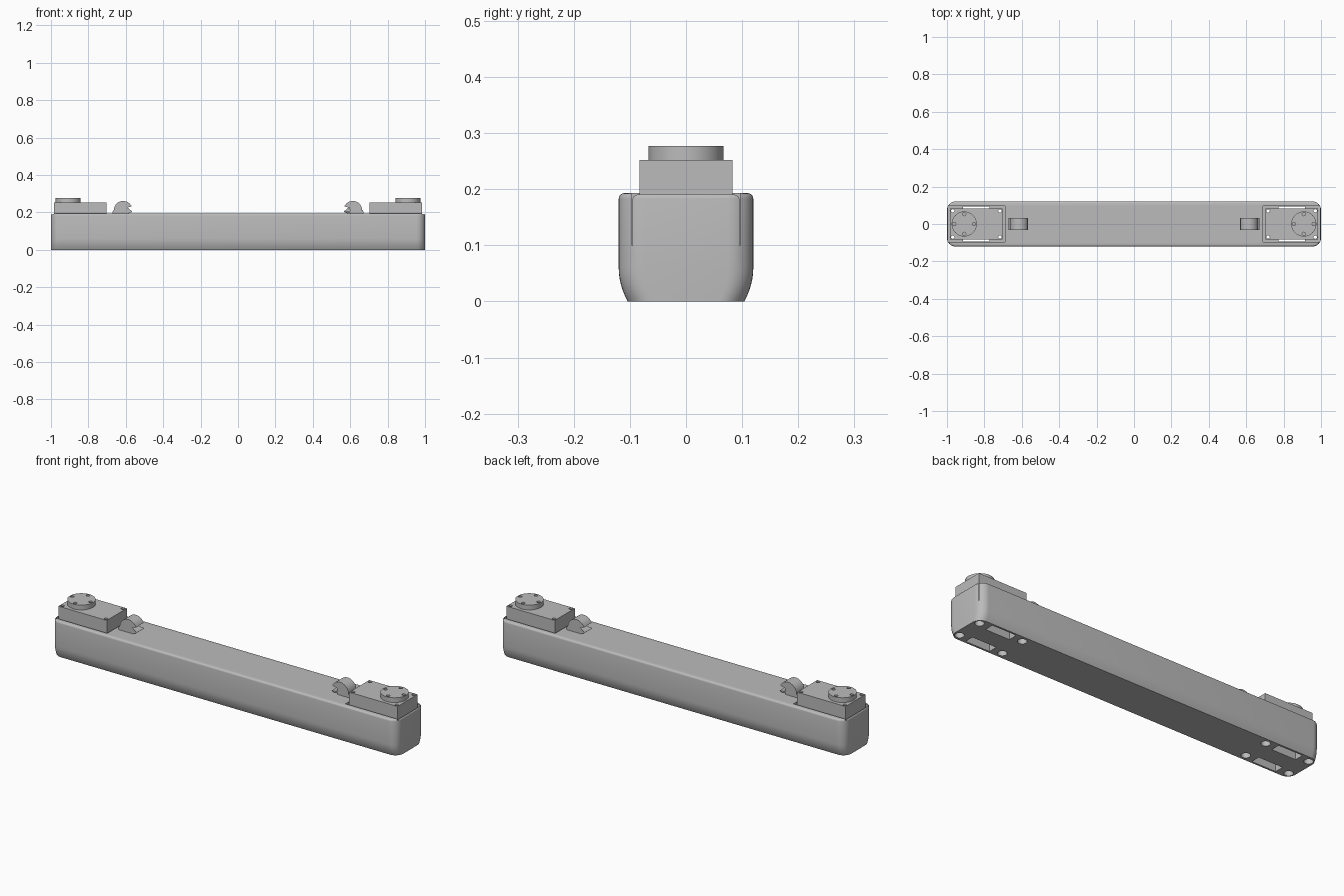
import bpy, bmesh, math

cube = bpy.data.objects.get("Cube")
if cube:
    bpy.data.objects.remove(cube, do_unlink=True)

grey = bpy.data.materials.new("plain grey")
grey.use_nodes = True
GREY = (0.5, 0.5, 0.5, 1)
grey.diffuse_color = GREY
grey.node_tree.nodes["Principled BSDF"].inputs["Base Color"].default_value = GREY


def finish(name, bm):
    bmesh.ops.recalc_face_normals(bm, faces=bm.faces)
    mesh = bpy.data.meshes.new(name)
    bm.to_mesh(mesh)
    bm.free()
    mesh.materials.append(grey)
    ob = bpy.data.objects.new(name, mesh)
    bpy.context.collection.objects.link(ob)
    return ob


def loft(name, rings):
    """Skin a stack of matching point rings and cap both ends."""
    bm = bmesh.new()
    loops = [[bm.verts.new(p) for p in ring] for ring in rings]
    n = len(loops[0])
    for a, b in zip(loops, loops[1:]):
        for i in range(n):
            j = (i + 1) % n
            bm.faces.new((a[i], a[j], b[j], b[i]))
    bm.faces.new(loops[0][::-1])
    bm.faces.new(loops[-1])
    return finish(name, bm)


def box(name, x, y, hx, hy, z0, z1):
    corners = [(-1, -1), (1, -1), (1, 1), (-1, 1)]
    return loft(name, [[(x + a * hx, y + b * hy, z) for a, b in corners] for z in (z0, z1)])


def cylinder(name, x, y, r, z0, z1, n=32):
    angles = [math.tau * i / n for i in range(n)]
    return loft(name, [[(x + r * math.cos(a), y + r * math.sin(a), z) for a in angles]
                       for z in (z0, z1)])


def rounded_ring(hx, hy, r, z, steps=8):
    ring = []
    for q, (sx, sy) in enumerate([(1, 1), (-1, 1), (-1, -1), (1, -1)]):
        for i in range(steps + 1):
            a = math.pi / 2 * (q + i / steps)
            ring.append((sx * (hx - r) + r * math.cos(a), sy * (hy - r) + r * math.sin(a), z))
    return ring


def activate(ob):
    bpy.ops.object.select_all(action='DESELECT')
    ob.select_set(True)
    bpy.context.view_layer.objects.active = ob


def carve(ob, cutter):
    activate(ob)
    mod = ob.modifiers.new("cut", 'BOOLEAN')
    mod.operation = 'DIFFERENCE'
    mod.solver = 'EXACT'
    mod.object = cutter
    bpy.ops.object.modifier_apply(modifier=mod.name)
    bpy.data.objects.remove(cutter, do_unlink=True)


def smooth(ob):
    activate(ob)
    bpy.ops.object.shade_smooth_by_angle(angle=math.radians(30))


# Long beam: tucked-in lower sides, rounded upright corners, small top fillet
TOP, HALF_W, CORNER, FILLET = 0.193, 0.12, 0.045, 0.01
rings = []
for i in range(7):
    t = 1 - i / 6
    rings.append(rounded_ring(1, HALF_W - 0.016 * t ** 2, CORNER, 0.06 * (1 - t)))
for i in range(5):
    a = math.pi / 2 * i / 4
    d = FILLET * (1 - math.cos(a))
    rings.append(rounded_ring(1 - d, HALF_W - d, CORNER - d, TOP - FILLET * (1 - math.sin(a))))
beam = loft("beam", rings)

MOTOR_X, FLOOR = 0.843, 0.1
SCREWS = [(dx, dy) for dx in (-0.126, 0.126) for dy in (-0.07, 0.07)]

for side, s in (("left", 1), ("right", -1)):
    cx = s * MOTOR_X

    # Pocket, floor slots and screw holes in the beam
    carve(beam, box("pocket_cutter", cx, 0, 0.152, 0.096, FLOOR, 0.3))
    for sy in (-1, 1):
        carve(beam, box("slot_cutter", cx, sy * 0.07, 0.07, 0.024, -0.02, FLOOR + 0.02))
    for dx, dy in SCREWS:
        carve(beam, cylinder("bore_cutter", cx + dx, dy, 0.022, -0.02, 0.04))
        carve(beam, cylinder("hole_cutter", cx + dx, dy, 0.011, 0.02, FLOOR + 0.02, 16))

    # Motor block seated in the pocket
    motor = box(side + "_motor", cx, 0, 0.14, 0.083, FLOOR, 0.252)
    for dx, dy in SCREWS:
        carve(motor, cylinder("hole_cutter", cx + dx, dy, 0.009, 0.05, 0.3, 16))
    smooth(motor)

    # Round output disc with four small holes
    disc_x = s * 0.908
    disc = cylinder(side + "_disc", disc_x, 0, 0.067, 0.25, 0.277, 48)
    for k in range(4):
        a = k * math.pi / 2
        carve(disc, cylinder("hole_cutter", disc_x + 0.053 * math.cos(a), 0.053 * math.sin(a),
                             0.009, 0.2, 0.3, 16))
    smooth(disc)

    # Curled cable hook opening toward the middle
    hook_x, hook_z, outer, inner = 0.614, 0.211, 0.05, 0.026
    profile = [(0.672, 0.185), (0.67, 0.205)]
    arc = [math.radians(25 + 155 * i / 14) for i in range(15)]
    profile += [(hook_x - outer * math.cos(a), hook_z + outer * math.sin(a)) for a in arc]
    tip = (outer + inner) / 2
    half = (outer - inner) / 2
    for i in range(1, 6):
        a = math.pi * i / 6
        profile.append((hook_x - tip - half * math.cos(a), hook_z - half * math.sin(a)))
    profile = [(x, z) for x, z in profile]
    profile += [(hook_x - inner * math.cos(a), hook_z + inner * math.sin(a)) for a in arc[::-1][:-2]]
    profile += [(0.617, 0.215), (0.606, 0.203), (0.6, 0.185)]
    hook = loft(side + "_hook", [[(s * x, y, z) for x, z in profile] for y in (-0.032, 0.032)])
    smooth(hook)

smooth(beam)
